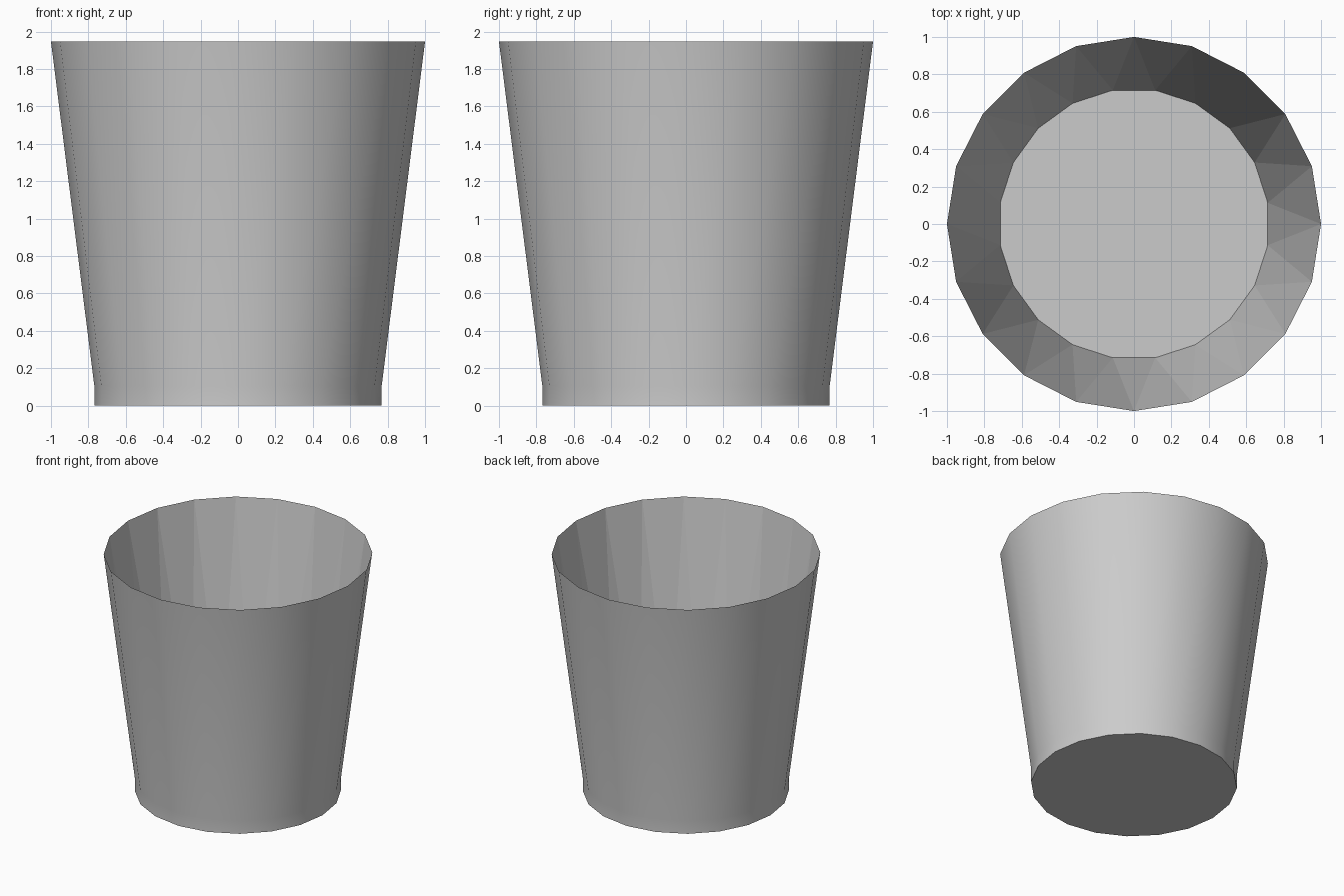
import bpy, bmesh, math

if "Cube" in bpy.data.objects:
    bpy.data.objects.remove(bpy.data.objects["Cube"])

SIDES = 20
STEP = 2 * math.pi / SIDES


def ring(bm, radius, z, offset=0.0):
    return [bm.verts.new((radius * math.cos(i * STEP + offset),
                          radius * math.sin(i * STEP + offset), z))
            for i in range(SIDES)]


def bridge(bm, lower, upper):
    for i in range(SIDES):
        j = (i + 1) % SIDES
        bm.faces.new((lower[i], lower[j], upper[j], upper[i])).smooth = True


bm = bmesh.new()

# Outside: straight foot band and tapered wall
base = ring(bm, 0.768, 0.0)
foot = ring(bm, 0.768, 0.105)
rim = ring(bm, 1.0, 1.947)
bm.faces.new(base[::-1])
bridge(bm, base, foot)
bridge(bm, foot, rim)

# Inside: knife-edge rim down to a floor turned by half a step
floor = ring(bm, 0.724, 0.105, STEP / 2)
for i in range(SIDES):
    j = (i + 1) % SIDES
    bm.faces.new((rim[i], rim[j], floor[i]))
    bm.faces.new((rim[j], floor[j], floor[i]))
bm.faces.new(floor)

# Crisp edges at foot, base, floor and rim; the facets blend around the cup
for loop in (base, foot, rim, floor):
    for i in range(SIDES):
        edge = bm.edges.get((loop[i], loop[(i + 1) % SIDES]))
        edge.smooth = loop is foot

mesh = bpy.data.meshes.new("cup")
bm.to_mesh(mesh)
bm.free()
cup = bpy.data.objects.new("cup", mesh)
bpy.context.collection.objects.link(cup)
